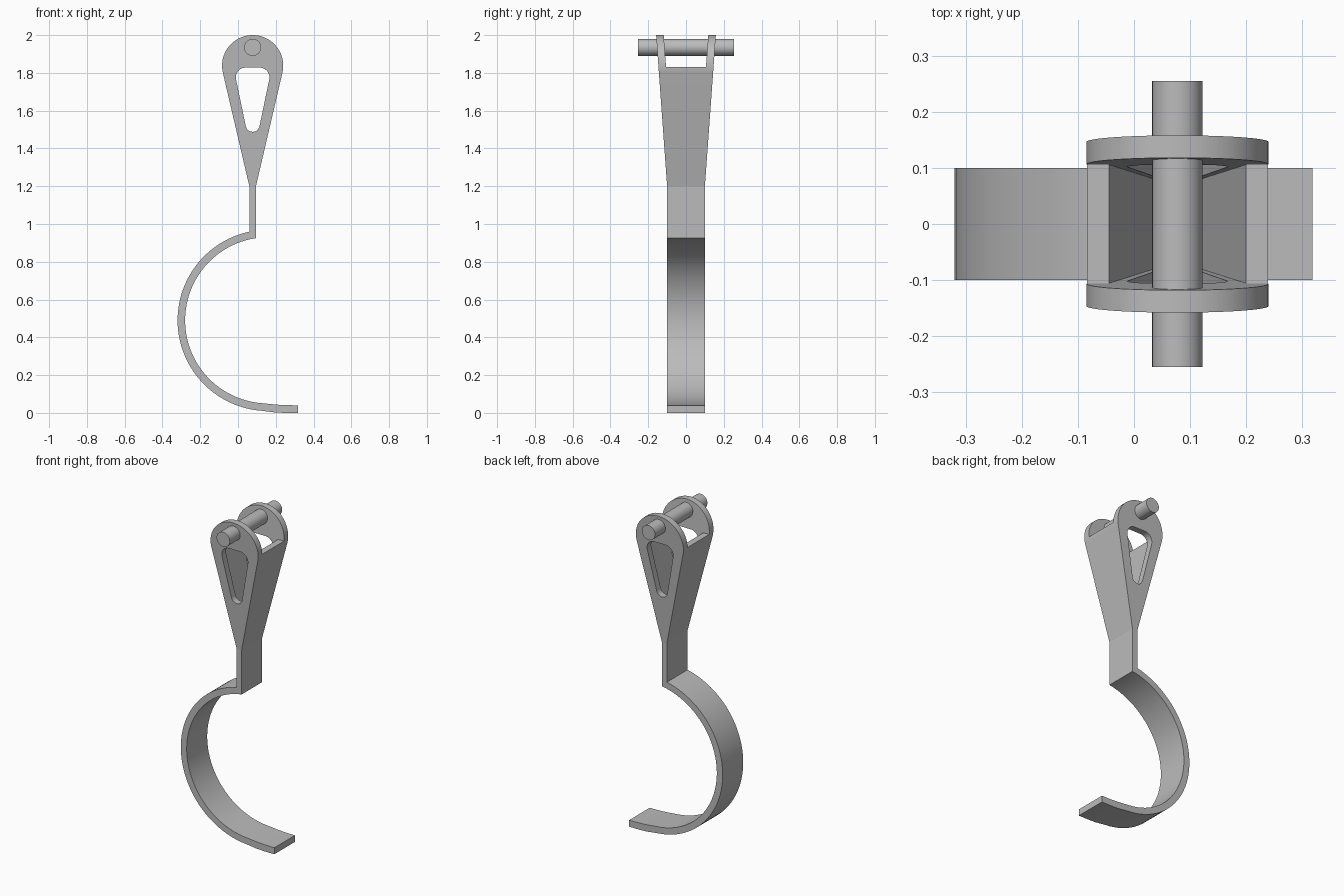
import bpy, bmesh, math

if "Cube" in bpy.data.objects:
    bpy.data.objects.remove(bpy.data.objects["Cube"])

CX = 0.0775      # axis of the neck, head and pin
KINK = 1.2       # height where the head begins to flare

steel = bpy.data.materials.new("grey steel")
steel.use_nodes = True
GREY = (0.5, 0.5, 0.5, 1)
steel.diffuse_color = GREY
steel.node_tree.nodes["Principled BSDF"].inputs["Base Color"].default_value = GREY


def arc(cx, cz, r, start, end, n):
    """Points on an arc in the xz plane, angles in degrees."""
    angles = [math.radians(start + (end - start) * i / n) for i in range(n + 1)]
    return [(cx + r * math.cos(a), cz + r * math.sin(a)) for a in angles]


def prism(name, outline, half, flare=0.0):
    """Extrude an xz outline both ways along y, widening with height."""
    bm = bmesh.new()
    rings = []
    for side in (-1, 1):
        rings.append([bm.verts.new((x, side * (half + flare * (z - KINK)), z))
                      for x, z in outline])
    front, back = rings
    bm.faces.new(front)
    bm.faces.new(back[::-1])
    n = len(outline)
    for i in range(n):
        j = (i + 1) % n
        bm.faces.new((front[i], back[i], back[j], front[j]))
    bmesh.ops.recalc_face_normals(bm, faces=bm.faces)
    mesh = bpy.data.meshes.new(name)
    bm.to_mesh(mesh)
    bm.free()
    mesh.materials.append(steel)
    obj = bpy.data.objects.new(name, mesh)
    bpy.context.collection.objects.link(obj)
    return obj


def activate(obj):
    bpy.ops.object.select_all(action="DESELECT")
    obj.select_set(True)
    bpy.context.view_layer.objects.active = obj


def cut(obj, cutter):
    activate(obj)
    mod = obj.modifiers.new("cut", "BOOLEAN")
    mod.operation = "DIFFERENCE"
    mod.solver = "EXACT"
    mod.object = cutter
    bpy.ops.object.modifier_apply(modifier=mod.name)
    bpy.data.objects.remove(cutter)


def smooth(obj):
    activate(obj)
    bpy.ops.object.shade_smooth_by_angle(angle=math.radians(30))


# Hook and neck: one flat strip bent to a C
NECK = 0.0175
HX, HZ, R_OUT, R_IN = 0.16, 0.49, 0.48, 0.44
top_out = math.degrees(math.acos((CX - NECK - HX) / R_OUT))
top_in = math.degrees(math.acos((CX + NECK - HX) / R_IN))
strip = [(CX + NECK, KINK), (CX - NECK, KINK)]
strip += arc(HX, HZ, R_OUT, top_out, 266, 48)
strip += [(0.2, 0.002), (0.25, 0), (0.318, 0), (0.318, 0.04), (0.25, 0.041), (0.2, 0.044)]
strip += arc(HX, HZ, R_IN, 266, top_in, 48)
smooth(prism("hook_and_neck", strip, 0.1))

# Head: tapered body with a round top
HEAD_Z, HEAD_R = 1.838, 0.162
FLARE, PLATE = 0.0725, 0.04
body = [(CX - NECK, KINK), (CX + NECK, KINK)]
body += arc(CX, HEAD_Z, HEAD_R, -13, 193, 48)
head = prism("clevis_head", body, 0.1, FLARE)

# Cavity between the two plates, open at the top and through the sides above the walls
WALL_TOP, INNER = 1.83, 0.122
cavity = [(CX, 1.295), (CX + INNER, WALL_TOP), (CX + 0.3, WALL_TOP), (CX + 0.3, 2.1),
          (CX - 0.3, 2.1), (CX - 0.3, WALL_TOP), (CX - INNER, WALL_TOP)]
cut(head, prism("cavity_cutter", cavity, 0.1 - PLATE, FLARE))

# Rounded tapering window through both plates
window = arc(CX, 1.525, 0.037, 193, 347, 16)
window += arc(CX + 0.037, 1.776, 0.052, -13, 90, 12)
window += arc(CX - 0.037, 1.776, 0.052, 90, 193, 12)
cut(head, prism("window_cutter", window, 0.3))
smooth(head)

# Cross pin
pin = prism("cross_pin", arc(CX, 1.935, 0.045, 0, 348.75, 31), 0.255)
smooth(pin)
